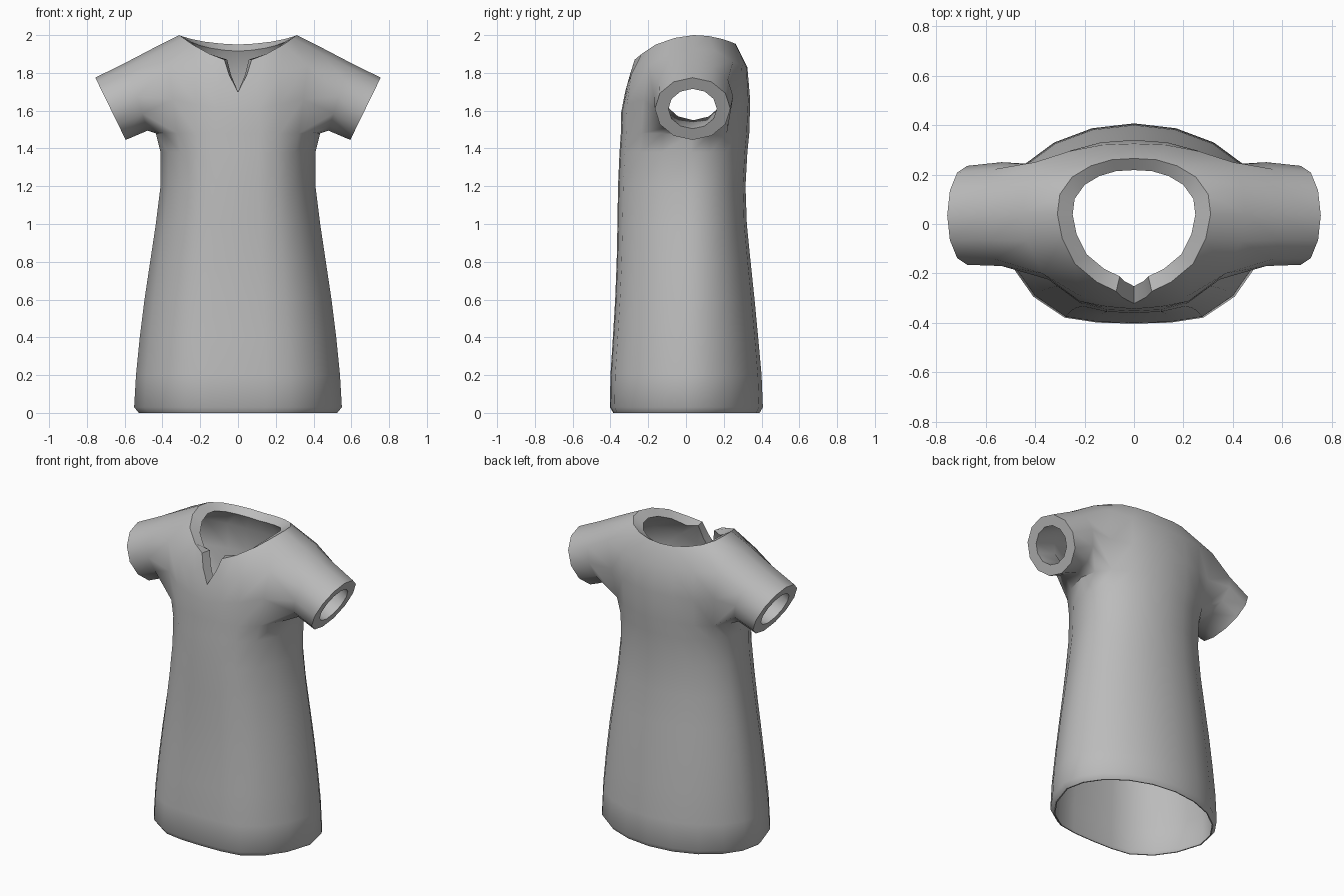
import bpy, bmesh
from math import sin, cos, radians
from mathutils import Vector

if "Cube" in bpy.data.objects:
    bpy.data.objects.remove(bpy.data.objects["Cube"], do_unlink=True)

cloth = bpy.data.materials.new("grey_cloth")
cloth.use_nodes = True
cloth.diffuse_color = (0.5, 0.5, 0.5, 1)
cloth.node_tree.nodes["Principled BSDF"].inputs["Base Color"].default_value = cloth.diffuse_color

# Body rings: height, half width, front depth, back depth
BODY = [(0, .525, .385, .39), (.03, .55, .403, .407), (.2, .54, .4, .4),
        (.4, .52, .387, .382), (.6, .495, .375, .363), (.8, .465, .367, .342),
        (1, .435, .363, .322), (1.2, .41, .36, .315), (1.38, .41, .352, .325),
        (1.48, .435, .345, .335)]
# Flattened front quarter of a ring, from the centre to the side
FRONT = [(0, 1), (.27, .99), (.51, .94), (.74, .73), (.9, .42), (1, 0)]
# Shoulder line and neckline, from front centre round to back centre
SHOULDER = [(0, -.322, 1.7), (.1, -.31, 1.74), (.22, -.29, 1.79), (.37, -.2, 1.84),
            (.43, -.07, 1.91), (.45, .04, 1.93), (.44, .15, 1.92), (.4, .25, 1.86),
            (.26, .295, 1.84), (.13, .32, 1.83), (0, .325, 1.83)]
NECK = [(.047, -.297, 1.79), (.072, -.272, 1.87), (.15, -.235, 1.9), (.24, -.16, 1.95),
        (.29, -.06, 1.985), (.31, .04, 2), (.3, .12, 1.995), (.25, .19, 1.98),
        (.175, .235, 1.965), (.09, .26, 1.955), (0, .265, 1.95)]
# Sleeve rings: centre, radius across, radius up, lean of the ring
SLEEVE = [((.535, .04, 1.675), .21, .19, (.3, .95)),
          ((.675, .035, 1.61), .2, .183, (.44, .9))]


def body_ring(z, w, front, back):
    points = []
    for k in range(11):
        if k <= 5:
            sx, sy = FRONT[k][0], -FRONT[k][1] * front
        else:
            a = radians(18 * (10 - k))
            sx, sy = sin(a), cos(a) * back
        points.append(Vector((w * sx, sy + .02 * z * sx * sx, z)))
    return points


bm = bmesh.new()
add = lambda points: [bm.verts.new(p) for p in points]


def skin(a, b, closed=False, skip=()):
    n = len(a)
    for k in range(n if closed else n - 1):
        if k not in skip:
            j = (k + 1) % n
            bm.faces.new((a[k], a[j], b[j], b[k]))


# Left half of the body, with an armhole left open
rings = [body_ring(*r) for r in BODY]
chest = [(p + Vector(q)) / 2 for p, q in zip(rings[-1], SHOULDER)]
for p in chest:
    p.y *= 1.03
rows = [add(r) for r in rings + [chest, SHOULDER, NECK]]
for i in range(len(rows) - 1):
    skin(rows[i], rows[i + 1], skip=range(3, 7) if i in (9, 10) else ())

# Sleeve grown out of the armhole
under, mid, over = rows[9:12]
loop = under[3:8] + [mid[7]] + over[7:2:-1] + [mid[3]]
for centre, across, up, lean in SLEEVE:
    ring = []
    for i in range(12):
        a = radians(30 * (i - 2))
        ring.append(Vector(centre) + Vector((-lean[0] * up * cos(a), across * sin(a),
                                             -lean[1] * up * cos(a))))
    ring = add(ring)
    skin(loop, ring, closed=True)
    loop = ring
bmesh.ops.delete(bm, geom=[v for v in bm.verts if not v.link_faces], context='VERTS')

# Right half
bmesh.ops.mirror(bm, geom=bm.verts[:] + bm.edges[:] + bm.faces[:], axis='X', merge_dist=.001)
bmesh.ops.recalc_face_normals(bm, faces=bm.faces)
if sum(f.normal.dot(f.calc_center_median() - Vector((0, 0, 1))) for f in bm.faces) < 0:
    bmesh.ops.reverse_faces(bm, faces=bm.faces)
bm.normal_update()


# Lining: thin at the hem, thick round the neck and cuffs
def lining_point(v):
    p = v.co
    if v.is_boundary and p.z > 1:
        if abs(p.x) > .55:
            c = Vector(SLEEVE[-1][0])
            c.x *= 1 if p.x > 0 else -1
            return c + (p - c) * .64
        return Vector((p.x * .8, .03 + (p.y - .03) * .8, p.z - (.035 if p.z > 1.88 else 0)))
    if p.z < .01:
        return p - Vector((p.x, p.y, 0)) * .015
    return p - v.normal * (.012 + .048 * min(1, max(0, p.z - .6)))


outer_faces = bm.faces[:]
rim = [e for e in bm.edges if e.is_boundary]
lining = {v: lining_point(v) for v in bm.verts}
lining = {v: bm.verts.new(p) for v, p in lining.items()}
for f in outer_faces:
    bm.faces.new([lining[v] for v in reversed(f.verts)])
for e in rim:
    a, b = e.verts
    bm.faces.new((a, b, lining[b], lining[a]))
bmesh.ops.recalc_face_normals(bm, faces=bm.faces)

mesh = bpy.data.meshes.new("tunic")
bm.to_mesh(mesh)
bm.free()
mesh.materials.append(cloth)
tunic = bpy.data.objects.new("tunic", mesh)
bpy.context.collection.objects.link(tunic)
bpy.context.view_layer.objects.active = tunic
tunic.select_set(True)
bpy.ops.object.shade_smooth_by_angle(angle=radians(50))
